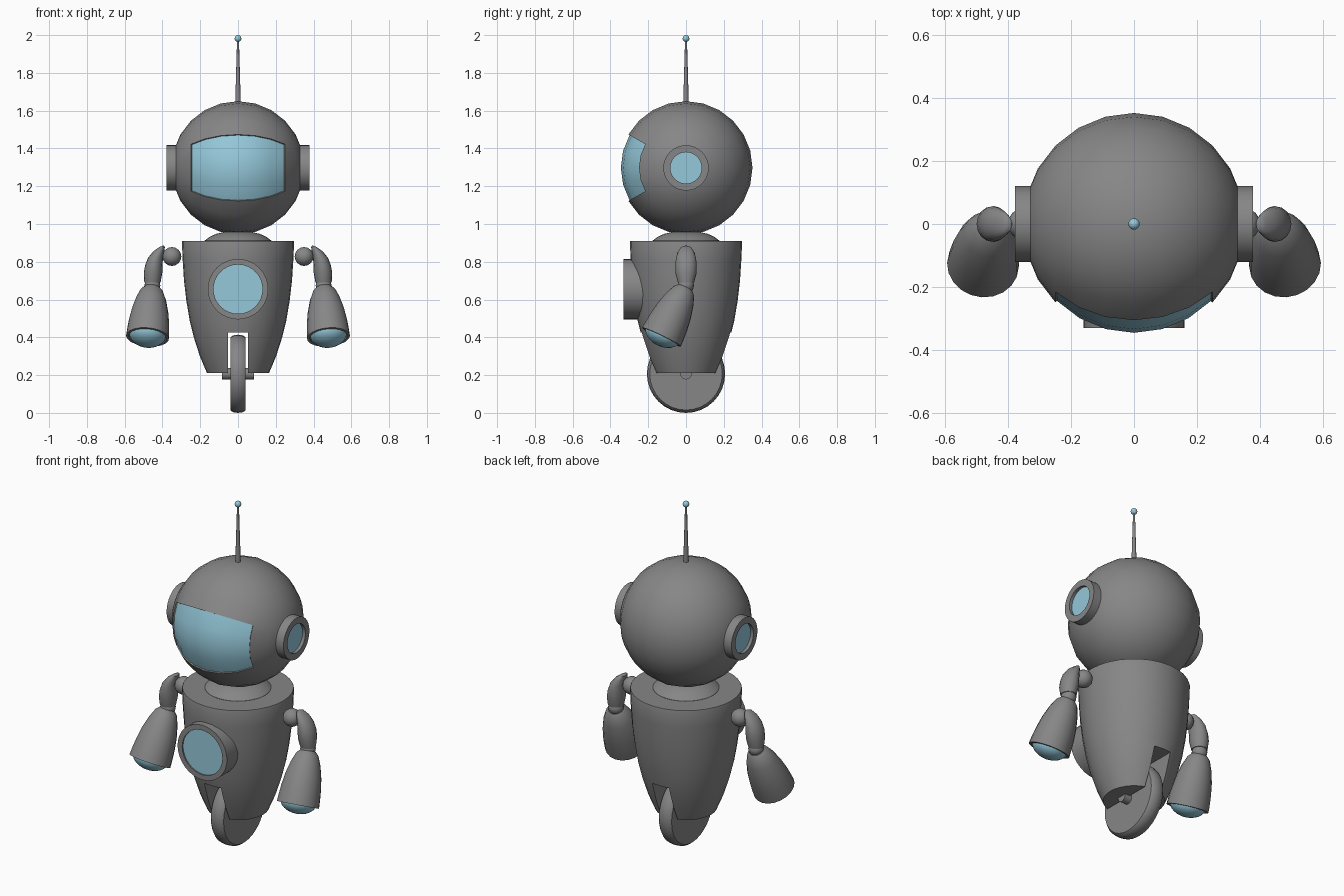
import bpy, bmesh
from math import sin, cos, pi, atan2, radians
from mathutils import Vector

if "Cube" in bpy.data.objects:
    bpy.data.objects.remove(bpy.data.objects["Cube"])

BLUE = bpy.data.materials.new("glass_blue")
BLUE.diffuse_color = (0.30, 0.58, 0.70, 1)
BLUE.use_nodes = True
BLUE.node_tree.nodes["Principled BSDF"].inputs["Base Color"].default_value = BLUE.diffuse_color
GREY = bpy.data.materials.new("shell_grey")
GREY.diffuse_color = (0.24, 0.24, 0.24, 1)
GREY.use_nodes = True
GREY.node_tree.nodes["Principled BSDF"].inputs["Base Color"].default_value = GREY.diffuse_color


def finish(name, bm, glass=False, smooth=True):
    bmesh.ops.recalc_face_normals(bm, faces=bm.faces)
    me = bpy.data.meshes.new(name)
    bm.to_mesh(me)
    bm.free()
    ob = bpy.data.objects.new(name, me)
    bpy.context.collection.objects.link(ob)
    me.materials.append(BLUE if glass else GREY)
    if smooth:
        shade(ob)
    return ob


def activate(ob):
    bpy.ops.object.select_all(action='DESELECT')
    ob.select_set(True)
    bpy.context.view_layer.objects.active = ob


def shade(ob):
    activate(ob)
    bpy.ops.object.shade_smooth_by_angle(angle=radians(35))


def skin(rings):
    """Bridge a list of point rings; a one-point ring is a pole, open ends are capped."""
    bm = bmesh.new()
    vr = [[bm.verts.new(p) for p in r] for r in rings]
    n = max(len(r) for r in vr)
    for a, b in zip(vr, vr[1:]):
        for i in range(n):
            j = (i + 1) % n
            f = [a[i % len(a)], a[j % len(a)], b[j % len(b)], b[i % len(b)]]
            bm.faces.new(list(dict.fromkeys(f)))
    for r in (vr[0], vr[-1]):
        if len(r) > 1:
            bm.faces.new(r)
    return bm


def lathe_bm(pts, origin, axis=(0, 0, 1), n=32):
    q = Vector((0, 0, 1)).rotation_difference(Vector(axis).normalized())
    o = Vector(origin)
    rings = []
    for r, h in pts:
        m = n if r > 1e-6 else 1
        rings.append([o + q @ Vector((r * cos(2 * pi * i / n), r * sin(2 * pi * i / n), h))
                      for i in range(m)])
    return skin(rings)


def lathe(name, pts, origin=(0, 0, 0), axis=(0, 0, 1), n=32, glass=False):
    return finish(name, lathe_bm(pts, origin, axis, n), glass)


def arc(r, steps, depth=None, half=False):
    """Profile of a (squashed) ball, or of its upper half."""
    d = depth or r
    span = pi / 2 if half else pi
    return [(0 if k == 0 or (k == steps and not half) else r * sin(span * k / steps),
             d * cos(span * k / steps)) for k in range(steps + 1)]


def port(name, r_out, r_in, depth, sink, origin, axis):
    """Round housing with a sunken glass disc."""
    lathe(name + "_ring", [(0, 0), (r_out, 0), (r_out, depth), (r_in, depth),
                           (r_in, depth - sink), (0, depth - sink)], origin, axis)
    h = depth - sink
    lathe(name + "_glass", [(0, h - .01), (r_in, h - .01), (r_in, h + .004), (0, h + .004)],
          origin, axis, glass=True)


# Head: ball with poles on x, visor opening pushed inwards
HEAD, HEAD_R = Vector((0, 0, 1.298)), .352


def window(bm):
    def inside(f):
        c = f.calc_center_median()
        return abs(c.x) < .247 and abs(atan2(c.z, -c.y)) < radians(30)
    return [f for f in bm.faces if inside(f)]


bm = lathe_bm(arc(HEAD_R, 12), (0, 0, 0), (1, 0, 0), 24)
win = window(bm)
new = bmesh.ops.extrude_face_region(bm, geom=win)["geom"]
bmesh.ops.scale(bm, vec=(.965,) * 3, verts=[g for g in new if isinstance(g, bmesh.types.BMVert)])
bmesh.ops.delete(bm, geom=[f for f in win if f.is_valid], context='FACES')
bmesh.ops.translate(bm, vec=HEAD, verts=bm.verts)
finish("head", bm)

# Visor glass
bm = lathe_bm(arc(HEAD_R, 12), (0, 0, 0), (1, 0, 0), 24)
keep = set(window(bm))
bmesh.ops.delete(bm, geom=[f for f in bm.faces if f not in keep], context='FACES')
bmesh.ops.scale(bm, vec=(.98,) * 3, verts=bm.verts)
bmesh.ops.translate(bm, vec=HEAD, verts=bm.verts)
visor = finish("visor", bm, glass=True)
if visor.data.polygons[0].normal.y > 0:
    visor.data.flip_normals()

# Antenna
lathe("antenna_rod", [(.015, 1.63), (.005, 1.98)], n=12)
lathe("antenna_tip", arc(.018, 8), (0, 0, 1.982), n=16, glass=True)

# Neck dome
lathe("neck", [(.178, .90), (.176, .912), (.15, .932), (.115, .948), (.07, .958), (0, .963)])

# Torso with wheel slot cut through
torso = finish("torso", lathe_bm([(0, .21), (.164, .21), (.202, .30), (.234, .40), (.256, .49),
                                  (.273, .59), (.286, .70), (.293, .81), (.297, .905),
                                  (.295, .911), (0, .911)], (0, 0, 0)), smooth=False)
bm = bmesh.new()
bmesh.ops.create_cube(bm, size=1)
bmesh.ops.scale(bm, vec=(.108, 1, .425), verts=bm.verts)
bmesh.ops.translate(bm, vec=(0, 0, .2125), verts=bm.verts)
cutter = finish("slot_cutter", bm, smooth=False)
cutter.hide_render = True
mod = torso.modifiers.new("slot", 'BOOLEAN')
mod.operation, mod.solver, mod.object = 'DIFFERENCE', 'EXACT', cutter
activate(torso)
bpy.ops.object.modifier_apply(modifier="slot")
bpy.data.objects.remove(cutter)
shade(torso)

# Wheel and axle
lathe("wheel", [(0, -.041), (.192, -.041), (.203, -.028), (.207, 0),
                (.203, .028), (.192, .041), (0, .041)], (0, 0, .207), (1, 0, 0))
lathe("axle", [(.03, -.085), (.03, .085)], (0, 0, .207), (1, 0, 0), 16)

# Chest porthole
port("chest_port", .16, .13, .13, .012, (0, -.20, .655), (0, -1, 0))

for s, side in ((-1, "left"), (1, "right")):
    # Ear
    port(side + "_ear", .12, .083, .088, .022, (s * .29, 0, 1.297), (s, 0, 0))
    # Shoulder and elbow balls
    lathe(side + "_shoulder", arc(.05, 8), (s * .35, 0, .828), n=16)
    lathe(side + "_elbow", arc(.042, 8), (s * .453, 0, .675), n=16)
    # Upper arm: curved shell hugging the shoulder
    rings = [[(s * .393, 0, .887)]]
    for x, z, rx, ry in ((.402, .878, .015, .026), (.420, .855, .029, .042),
                         (.437, .82, .040, .053), (.446, .78, .046, .057),
                         (.450, .74, .049, .056), (.453, .69, .043, .043)):
        rings.append([(s * (x + rx * cos(pi * i / 8)), ry * sin(pi * i / 8), z)
                      for i in range(16)])
    finish(side + "_upper_arm", skin(rings))
    # Forearm: bell with an open rim and a glass dome in its mouth
    base, tip = Vector((s * .455, 0, .668)), Vector((s * .479, -.130, .401))
    d = tip - base
    L = d.length
    lathe(side + "_forearm", [(0, .005), (.04, .005), (.060, .025), (.080, .075), (.097, .14),
                              (.107, .205), (.112, .26), (.114, L), (.100, L),
                              (.098, L - .02), (0, L - .02)], base, d, 20)
    lathe(side + "_hand_glass", arc(.098, 6, .066, half=True), tip - d.normalized() * .018,
          d, 20, glass=True)
